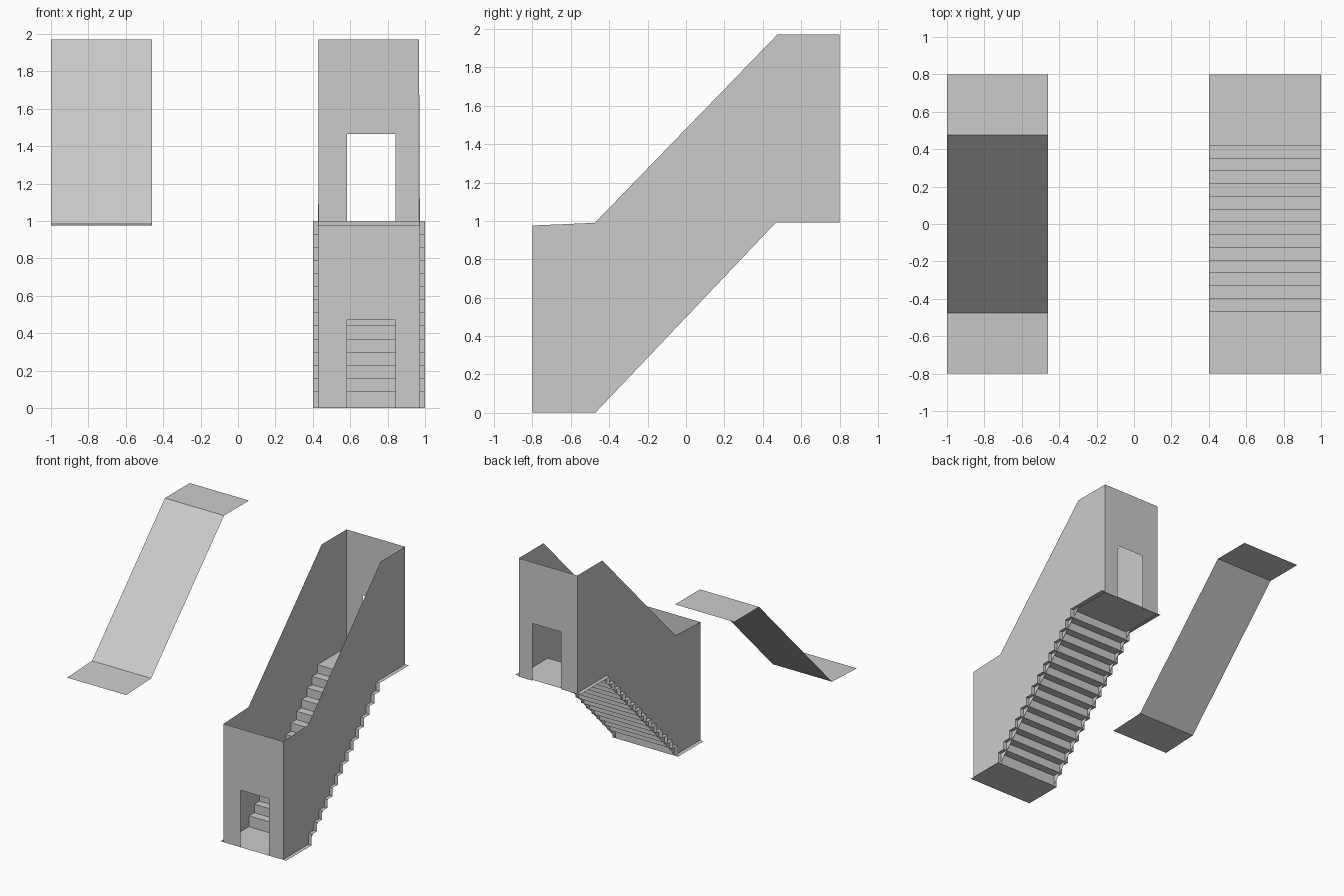
import bpy

if "Cube" in bpy.data.objects:
    bpy.data.objects.remove(bpy.data.objects["Cube"])

def sheet(name, verts, faces):
    mesh = bpy.data.meshes.new(name)
    mesh.from_pydata(verts, [], faces)
    mesh.update()
    obj = bpy.data.objects.new(name, mesh)
    bpy.context.collection.objects.link(obj)
    return obj

def strip(name, profile, x0, x1):
    """Thin sheet: a (y, z) profile swept from x0 to x1."""
    verts = [(x, y, z) for y, z in profile for x in (x0, x1)]
    faces = [(2*i, 2*i + 1, 2*i + 3, 2*i + 2) for i in range(len(profile) - 1)]
    return sheet(name, verts, faces)

def side_wall(name, x_front, x_back, flip):
    """Side panel between the floor line and the roof line."""
    pts = FLOOR + ROOF[::-1]
    verts = [(x_front + (x_back - x_front) * (y + 0.8) / 1.6, y, z) for y, z in pts]
    n = len(FLOOR)
    faces = [(i, i + 1, 2*n - 2 - i, 2*n - 1 - i) for i in range(n - 1)]
    return sheet(name, verts, [f[::-1] for f in faces] if flip else faces)

def door_wall(name, y, x0, x1, z0, z1, door_top, flip):
    """End panel with a doorway cut out at floor level."""
    a, b = 0.583, 0.842
    verts = [(x, y, z) for z in (z0, door_top, z1) for x in (x0, a, b, x1)]
    faces = [(i, i + 1, i + 5, i + 4) for i in (0, 2, 4, 5, 6)]
    return sheet(name, verts, [f[::-1] for f in faces] if flip else faces)

FLOOR = [(-0.8, 0.003), (-0.47, 0.003), (0.47, 0.993), (0.8, 0.993)]
ROOF = [(-0.8, 0.976), (-0.475, 0.99), (0.475, 1.97), (0.8, 1.97)]

# Staircase: lower landing, 14 steps, upper landing
steps = [(-0.8, 0.0)]
z = 0.0
for k in range(14):
    y = -0.467 + 0.0682 * k
    steps.append((y, z))
    z = 0.09 + 0.07 * k
    steps.append((y, z))
steps.append((0.8, z))
strip("stairs", steps, 0.4, 1.0)

# Enclosing walls
side_wall("left_wall", 0.428, 0.432, True)
side_wall("right_wall", 0.974, 0.966, False)
door_wall("front_wall", -0.8, 0.428, 0.974, 0.0, 0.976, 0.47, False)
door_wall("back_wall", 0.8, 0.432, 0.966, 0.993, 1.97, 1.465, True)

# Roof panel, laid off to the side
strip("roof_panel", ROOF, -1.0, -0.46)
